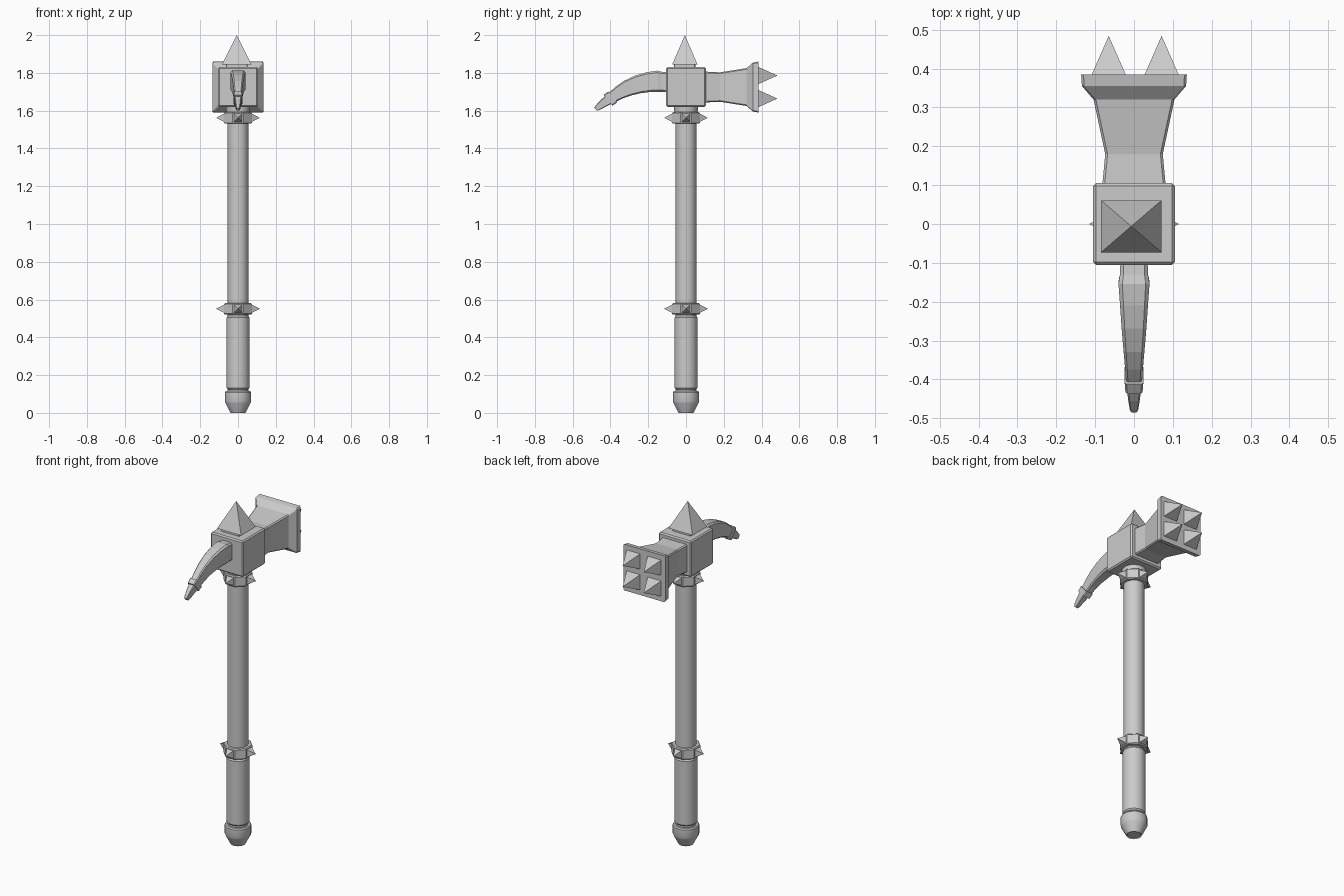
import bpy, bmesh, math
from mathutils import Vector, Matrix

if "Cube" in bpy.data.objects:
    bpy.data.objects.remove(bpy.data.objects["Cube"])

HEAD_Z = 1.725


def finish(bm, name, smooth=False):
    bmesh.ops.recalc_face_normals(bm, faces=bm.faces)
    me = bpy.data.meshes.new(name)
    bm.to_mesh(me)
    bm.free()
    ob = bpy.data.objects.new(name, me)
    bpy.context.collection.objects.link(ob)
    if smooth:
        bpy.ops.object.select_all(action='DESELECT')
        ob.select_set(True)
        bpy.context.view_layer.objects.active = ob
        bpy.ops.object.shade_smooth_by_angle(angle=math.radians(30))
    return ob


def loft(name, rings, smooth=False):
    """Skin a list of equal-sized point rings and cap both ends."""
    bm = bmesh.new()
    vs = [[bm.verts.new(p) for p in r] for r in rings]
    n = len(vs[0])
    for a, b in zip(vs, vs[1:]):
        for i in range(n):
            j = (i + 1) % n
            bm.faces.new((a[i], a[j], b[j], b[i]))
    bm.faces.new(vs[0])
    bm.faces.new(vs[-1])
    return finish(bm, name, smooth)


def turned(name, profile, sides, smooth=True):
    """Turn a (radius, z) profile about the z axis, flats facing the axes."""
    ang = [2 * math.pi * (i + 0.5) / sides for i in range(sides)]
    return loft(name, [[(r * math.cos(a), r * math.sin(a), z) for a in ang]
                       for r, z in profile], smooth)


def section(center, hw, hh, c, tilt=0.0):
    """Chamfered rectangle across the y axis, tilted about x."""
    pts = [(hw, hh - c), (hw - c, hh), (c - hw, hh), (-hw, hh - c),
           (-hw, c - hh), (c - hw, -hh), (hw - c, -hh), (hw, c - hh)]
    rot = Matrix.Rotation(tilt, 3, 'X')
    return [Vector(center) + rot @ Vector((x, 0, z)) for x, z in pts]


def pyramid(name, base, direction, hx, hy, height):
    bm = bmesh.new()
    c = [bm.verts.new(p) for p in
         ((-hx, -hy, 0), (hx, -hy, 0), (hx, hy, 0), (-hx, hy, 0))]
    tip = bm.verts.new((0, 0, height))
    bm.faces.new(c[::-1])
    for i in range(4):
        bm.faces.new((c[i], c[(i + 1) % 4], tip))
    q = Vector(direction).to_track_quat('Z', 'Y')
    bm.transform(Matrix.Translation(base) @ q.to_matrix().to_4x4())
    return finish(bm, name)


def block(name, center, size, bevel):
    bm = bmesh.new()
    bmesh.ops.create_cube(bm, size=1)
    bm.transform(Matrix.Translation(center) @ Matrix.Diagonal((*size, 1)))
    bmesh.ops.bevel(bm, geom=bm.edges[:], offset=bevel, segments=1, affect='EDGES')
    return finish(bm, name)


# Handle: shaft, grip, pommel and the neck under the head
turned("shaft", [(0.055, 0.1), (0.055, 1.63)], 24)
turned("grip", [(0.055, 0.125), (0.061, 0.132), (0.061, 0.505), (0.055, 0.513)], 24)
turned("pommel", [(0.036, 0.006), (0.041, 0.0), (0.044, 0.006), (0.068, 0.052),
                  (0.071, 0.06), (0.071, 0.108), (0.066, 0.115)], 16)
turned("neck", [(0.062, 1.585), (0.066, 1.625)], 16)

# Two octagonal collars, each with four spikes
for label, z in (("lower", 0.551), ("upper", 1.562)):
    turned(label + "_collar", [(0.074, z - 0.031), (0.079, z - 0.026),
                               (0.079, z + 0.026), (0.074, z + 0.031)], 8, False)
    for k in range(4):
        d = Vector((math.cos(k * math.pi / 2), math.sin(k * math.pi / 2), 0))
        pyramid(f"{label}_collar_spike_{k + 1}", d * 0.071 + Vector((0, 0, z)),
                d, 0.023, 0.023, 0.045)

# Head block with plinth and top spike
block("head_block", (0, 0, HEAD_Z), (0.21, 0.21, 0.21), 0.007)
block("top_plinth", (-0.007, -0.007, 1.835), (0.115, 0.112, 0.03), 0.003)
pyramid("top_spike", (-0.007, -0.006, 1.845), (0, 0, 1), 0.078, 0.067, 0.155)

# Flared hammer with a square striking face
hammer = [(0.095, 0.082, 0.082), (0.18, 0.074, 0.078), (0.32, 0.104, 0.1),
          (0.355, 0.134, 0.13), (0.385, 0.136, 0.135)]
loft("hammer", [section((0, y, HEAD_Z), w, h, 0.006) for y, w, h in hammer])
for i, sx in enumerate((-1, 1)):
    for j, sz in enumerate((-1, 1)):
        pyramid(f"face_spike_{i * 2 + j + 1}",
                (0.003 + sx * 0.068, 0.384, HEAD_Z + sz * 0.061),
                (0, 1, 0), 0.044, 0.045, 0.1)

# Curved beak: y, z, half width, half height, tilt in degrees
beak = [(-0.095, 1.751, 0.035, 0.053, 0), (-0.13, 1.753, 0.036, 0.053, 0),
        (-0.15, 1.756, 0.040, 0.056, 4), (-0.20, 1.751, 0.036, 0.053, 10),
        (-0.255, 1.739, 0.032, 0.049, 17), (-0.31, 1.719, 0.027, 0.043, 26),
        (-0.355, 1.695, 0.023, 0.036, 33), (-0.40, 1.664, 0.020, 0.028, 40),
        (-0.44, 1.637, 0.015, 0.022, 43), (-0.468, 1.615, 0.011, 0.016, 45),
        (-0.478, 1.607, 0.008, 0.010, 45)]
loft("beak", [section((0, y, z), w, h, w * 0.25, math.radians(t))
              for y, z, w, h, t in beak])
loft("beak_band", [section((0, y, z), w, 0.037, 0.005, math.radians(40))
                   for y, z, w in ((-0.388, 1.673, 0.024), (-0.413, 1.655, 0.022))])
